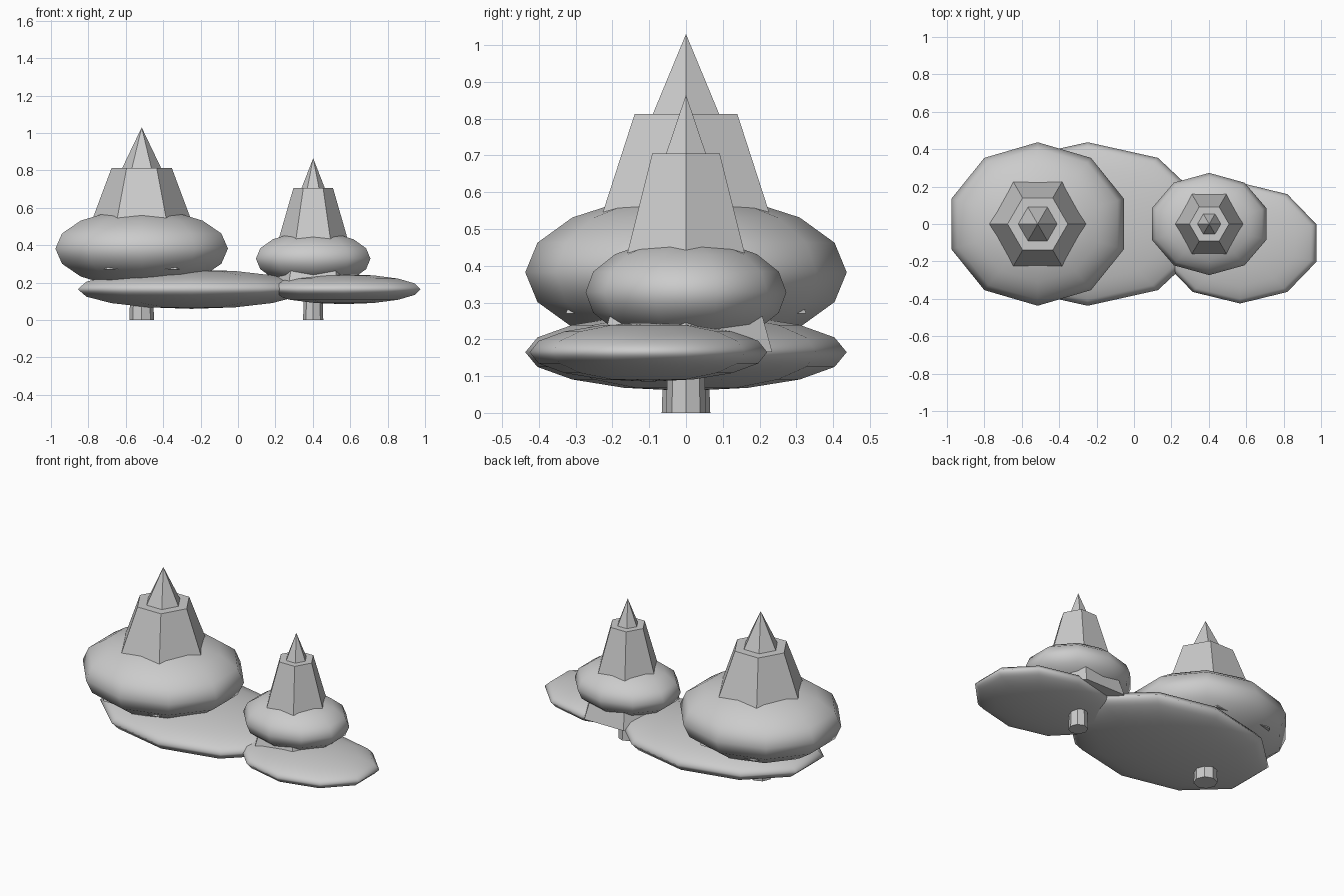
import bpy
from math import radians

cube = bpy.data.objects.get("Cube")
if cube:
    bpy.data.objects.remove(cube, do_unlink=True)

grey = bpy.data.materials.new("plain_grey")
grey.use_nodes = True
grey.diffuse_color = (0.6, 0.6, 0.6, 1)
grey.node_tree.nodes["Principled BSDF"].inputs["Base Color"].default_value = (0.6, 0.6, 0.6, 1)


def finish(name):
    obj = bpy.context.object
    obj.name = name
    obj.data.materials.append(grey)
    return obj


def foliage_blob(name, centre, radii):
    """Flattened ten-sided ball, smooth shaded."""
    bpy.ops.mesh.primitive_uv_sphere_add(segments=10, ring_count=8, radius=1, location=centre)
    finish(name).scale = radii
    bpy.ops.object.shade_smooth()


def tapered(name, sides, x, bottom, top, r_bottom, r_top, turn=0):
    """Flat-sided cone or frustum standing on the tree axis."""
    bpy.ops.mesh.primitive_cone_add(vertices=sides, radius1=r_bottom, radius2=r_top,
                                    depth=top - bottom, location=(x, 0, (bottom + top) / 2),
                                    rotation=(0, 0, radians(turn)))
    finish(name)


def tree(name, x, trunk, tiers, crown, mound):
    # Trunk
    tapered(name + "_trunk", 8, x, 0, 0.3, *trunk)
    # Hexagonal tiers, corners along x
    for part, tier in zip(("lower_tier", "middle_tier", "tip"), tiers):
        tapered(name + "_" + part, 6, x, *tier, turn=30)
    # Rounded crown and the low mound beneath it
    foliage_blob(name + "_crown", (x, 0, crown[0]), crown[1])
    foliage_blob(name + "_mound", *mound)


tree("large_tree", -0.515, (0.066, 0.056),
     [(0.27, 0.52, 0.377, 0.28), (0.5, 0.813, 0.278, 0.161), (0.75, 1.03, 0.134, 0)],
     (0.382, (0.485, 0.437, 0.211)),
     ((-0.248, 0, 0.165), (0.64, 0.437, 0.105)))

tree("small_tree", 0.402, (0.054, 0.046),
     [(0.165, 0.42, 0.271, 0.19), (0.4, 0.705, 0.194, 0.106), (0.66, 0.865, 0.08, 0)],
     (0.328, (0.322, 0.273, 0.146)),
     ((0.567, -0.102, 0.165), (0.43, 0.323, 0.08)))
